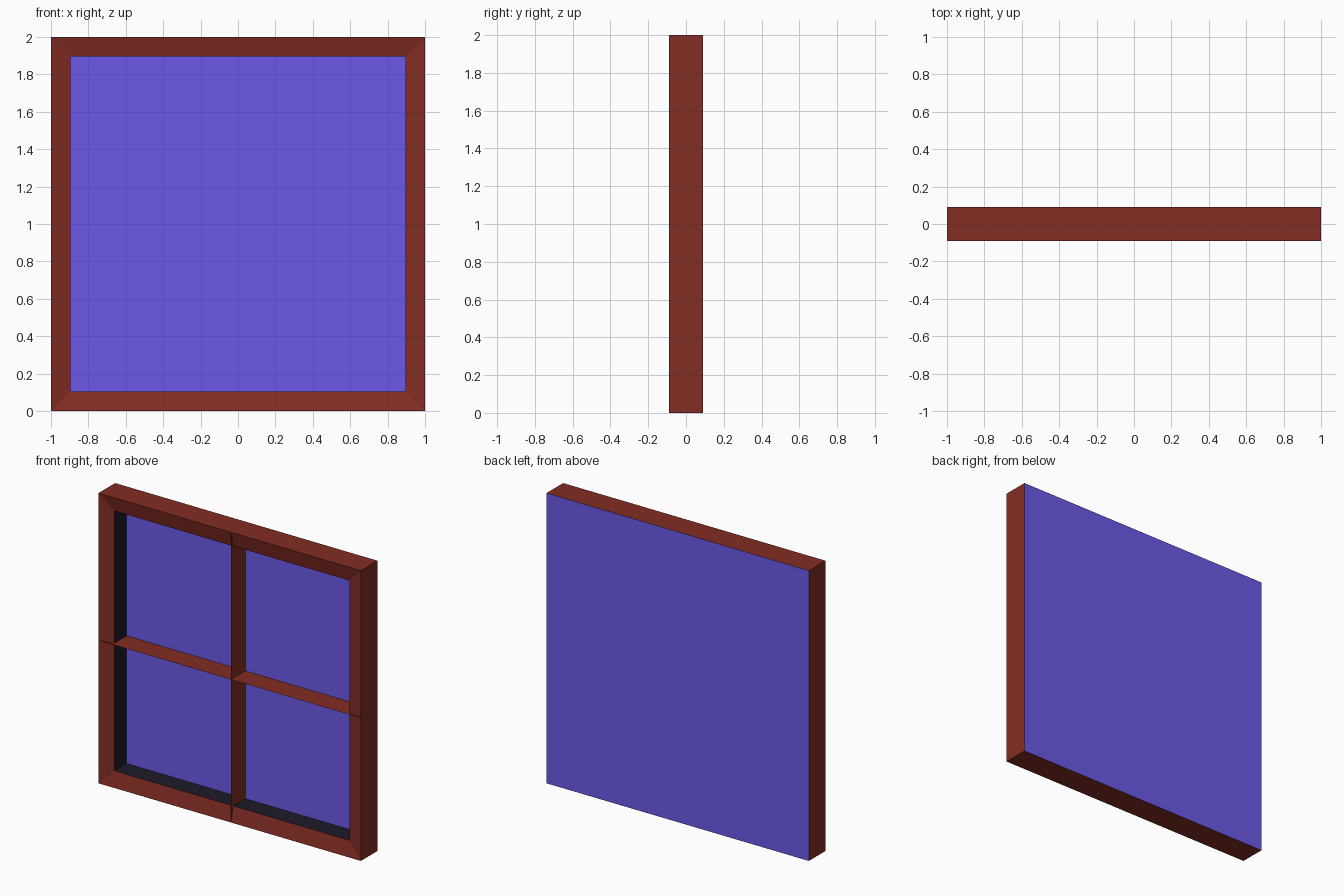
import bpy, bmesh

if "Cube" in bpy.data.objects:
    bpy.data.objects.remove(bpy.data.objects["Cube"])


def material(name, rgb):
    m = bpy.data.materials.new(name)
    m.diffuse_color = (*rgb, 1)
    m.use_nodes = True
    m.node_tree.nodes["Principled BSDF"].inputs["Base Color"].default_value = m.diffuse_color
    return m


brown = material("red_brown_wood", (0.225, 0.026, 0.017))
purple = material("violet_glass", (0.147, 0.100, 0.80))
dark = material("dark_reveal", (0.012, 0.0105, 0.021))

FRONT, LIP, PANE, BACK = -0.09, -0.066, 0.066, 0.09
INNER = 0.895  # half width of the opening


def make_object(name, bm, mats):
    me = bpy.data.meshes.new(name)
    bm.to_mesh(me)
    bm.free()
    for m in mats:
        me.materials.append(m)
    ob = bpy.data.objects.new(name, me)
    bpy.context.collection.objects.link(ob)
    return ob


def ring(bm, half, y):
    return [bm.verts.new((sx * half, y, 1 + sz * half))
            for sx, sz in ((-1, -1), (1, -1), (1, 1), (-1, 1))]


# Window body: outer sides, sloped frame, dark reveal, glass and back panel
bm = bmesh.new()
loops = [ring(bm, h, y) for h, y in
         ((1, BACK), (1, FRONT), (INNER, LIP), (INNER, PANE))]
for k, mat in enumerate((0, 0, 2)):
    a, b = loops[k], loops[k + 1]
    for i in range(4):
        j = (i + 1) % 4
        bm.faces.new((a[i], a[j], b[j], b[i])).material_index = mat
for loop in (loops[0], loops[-1]):
    bm.faces.new(loop).material_index = 1
bmesh.ops.recalc_face_normals(bm, faces=bm.faces)
make_object("window_frame", bm, (brown, purple, dark))


# Single-sheet glazing bars, running over the sloped frame to its outer edge
def bar(name, a, b):
    bm = bmesh.new()
    pts = [(*a[:1], FRONT, a[1]), (*b[:1], FRONT, b[1]),
           (*b[:1], PANE, b[1]), (*a[:1], PANE, a[1])]
    bm.faces.new([bm.verts.new(p) for p in pts])
    make_object(name, bm, (brown,))


bar("vertical_glazing_bar", (0.01, 0.0), (0.01, 2.0))
bar("horizontal_glazing_bar", (-1.0, 0.985), (1.0, 0.985))
